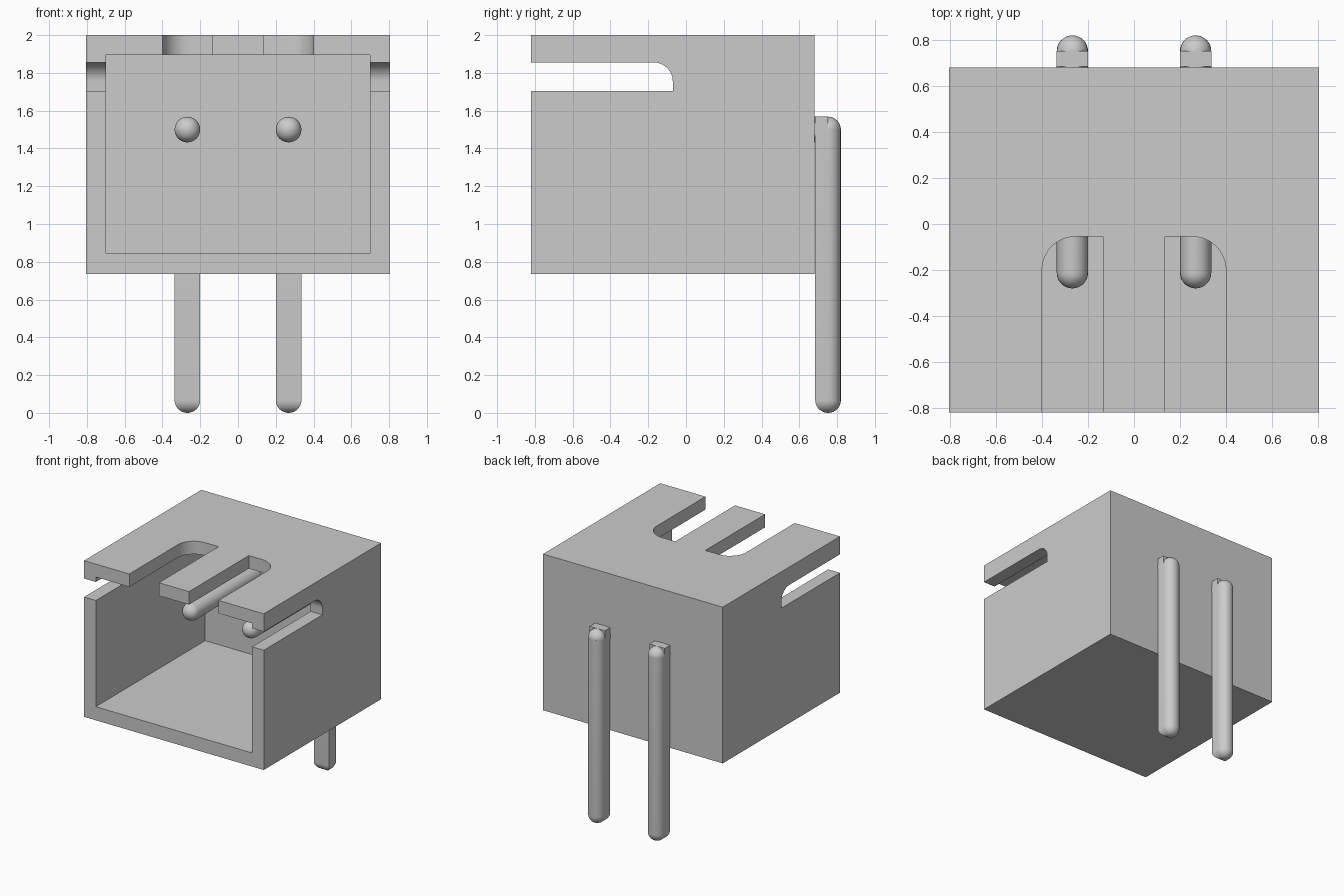
import bpy, bmesh
from math import sin, cos, pi
from mathutils import Vector

if "Cube" in bpy.data.objects:
    bpy.data.objects.remove(bpy.data.objects["Cube"])


def loft(name, rings):
    """Skin a list of equal-length point rings and cap both ends."""
    bm = bmesh.new()
    loops = [[bm.verts.new(p) for p in ring] for ring in rings]
    n = len(loops[0])
    for a, b in zip(loops, loops[1:]):
        for i in range(n):
            j = (i + 1) % n
            bm.faces.new((a[i], a[j], b[j], b[i]))
    bm.faces.new(loops[0][::-1])
    bm.faces.new(loops[-1])
    bmesh.ops.recalc_face_normals(bm, faces=bm.faces)
    me = bpy.data.meshes.new(name)
    bm.to_mesh(me)
    bm.free()
    ob = bpy.data.objects.new(name, me)
    bpy.context.collection.objects.link(ob)
    return ob


def box(name, x0, x1, y0, y1, z0, z1):
    return loft(name, [[(x0, y0, z), (x1, y0, z), (x1, y1, z), (x0, y1, z)] for z in (z0, z1)])


def arc(cx, cy, r, n=10):
    return [(cx + r * cos(i * pi / 2 / n), cy + r * sin(i * pi / 2 / n)) for i in range(n + 1)]


def smooth(ob, angle=0.6):
    bpy.ops.object.select_all(action='DESELECT')
    ob.select_set(True)
    bpy.context.view_layer.objects.active = ob
    bpy.ops.object.shade_smooth_by_angle(angle=angle)


# Housing shell with open front
housing = box("housing", -0.805, 0.805, -0.82, 0.68, 0.735, 2.0)
cutters = [box("cavity_cutter", -0.70, 0.70, -1.0, 0.58, 0.845, 1.895)]

# Slots in the roof and the side walls, each with one rounded inner corner
roof = [(0.135, -1.0), (0.40, -1.0)] + arc(0.255, -0.20, 0.145) + [(0.135, -0.055)]
side = [(-1.0, 1.705), (-0.07, 1.705)] + arc(-0.17, 1.755, 0.10) + [(-1.0, 1.855)]
for s in (-1, 1):
    cutters.append(loft("roof_slot_cutter", [[(s * x, y, z) for x, y in roof] for z in (1.8, 2.1)]))
    cutters.append(loft("side_slot_cutter", [[(s * x, y, z) for y, z in side] for x in (0.6, 0.9)]))

bpy.context.view_layer.objects.active = housing
for c in cutters:
    c.hide_render = True
    m = housing.modifiers.new("cut", 'BOOLEAN')
    m.operation, m.solver, m.object = 'DIFFERENCE', 'EXACT', c
    bpy.ops.object.modifier_apply(modifier=m.name)
    bpy.data.objects.remove(c)
smooth(housing)

# Pins: round contact inside the shell, D-shaped leg behind it
R, PY, PZ, SEG, CAP = 0.068, 0.752, 1.50, 24, 8
d_profile = [(-R, -R), (R, -R)] + [(R * cos(i * pi / 12), R * sin(i * pi / 12)) for i in range(13)]
quarter = [i * pi / 2 / CAP for i in range(CAP + 1)]
for s, label in ((-1, "left"), (1, "right")):
    px = s * 0.268
    # capsule running front to back
    y_front = -0.28 + R
    spans = [(y_front - R * cos(t), max(R * sin(t), 0.001)) for t in quarter]
    spans += [(PY + R * sin(t), max(R * cos(t), 0.001)) for t in quarter]
    contact = loft(label + "_contact", [
        [(px + r * cos(2 * pi * k / SEG), y, PZ + r * sin(2 * pi * k / SEG)) for k in range(SEG)]
        for y, r in spans])
    smooth(contact)
    # leg with domed foot
    levels = [(R - R * cos(t), max(sin(t), 0.02)) for t in quarter] + [(PZ, 1.0)]
    leg = loft(label + "_leg", [[(px + f * x, PY + f * y, z) for x, y in d_profile] for z, f in levels])
    smooth(leg)
    # square shoulder at the bend
    box(label + "_shoulder", px - R, px + R, PY - R, PY, PZ, PZ + R)
